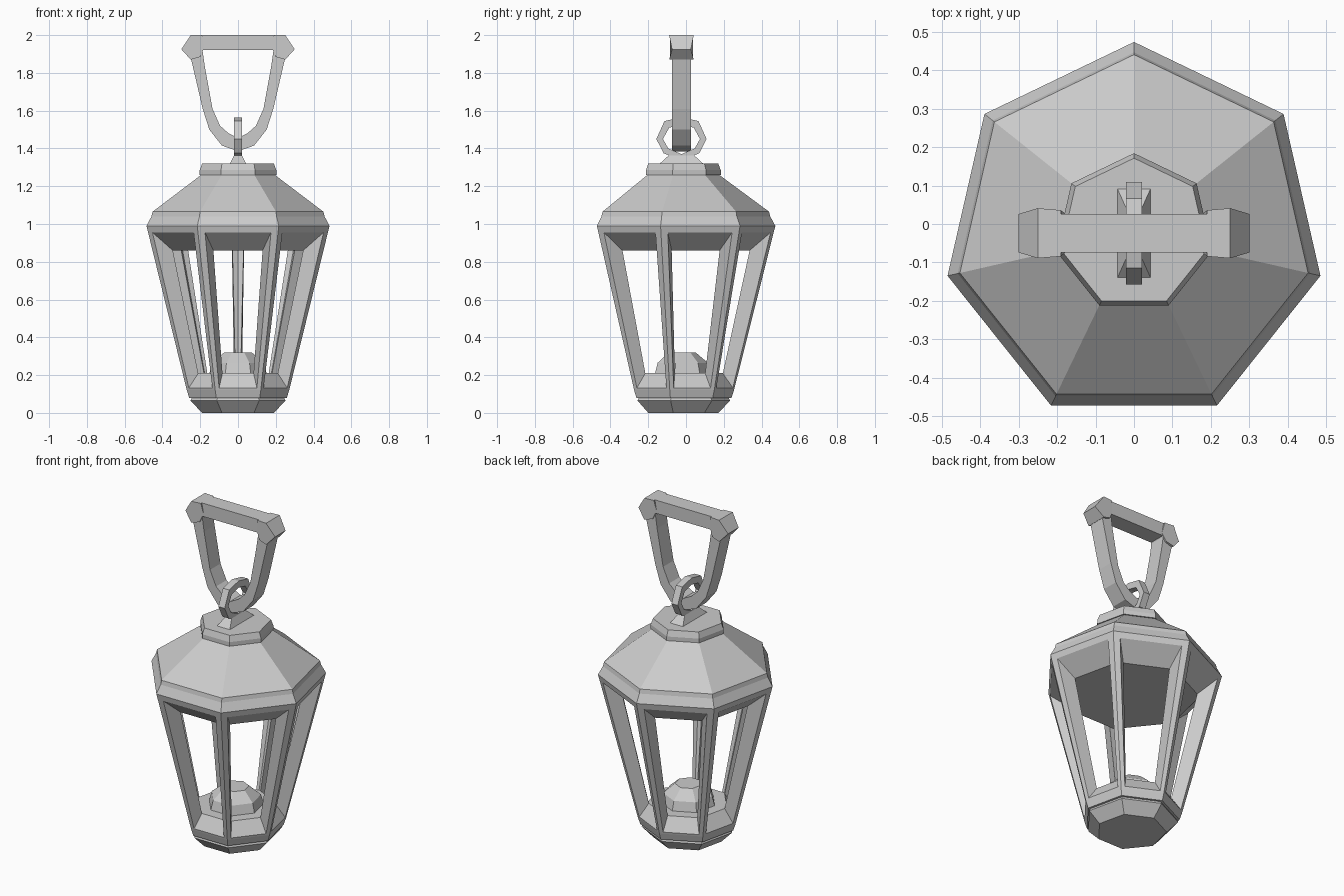
import bpy
from math import sin, cos, pi

cube = bpy.data.objects.get("Cube")
if cube:
    bpy.data.objects.remove(cube, do_unlink=True)

SIDES = 7
CY = -0.024  # centre line of the lantern in y

iron = bpy.data.materials.new("grey_iron")
iron.use_nodes = True
GREY = (0.6, 0.6, 0.6, 1)
iron.diffuse_color = GREY
iron.node_tree.nodes["Principled BSDF"].inputs["Base Color"].default_value = GREY


def make(name, verts, faces):
    mesh = bpy.data.meshes.new(name)
    mesh.from_pydata(verts, [], faces)
    mesh.materials.append(iron)
    obj = bpy.data.objects.new(name, mesh)
    bpy.context.collection.objects.link(obj)
    return obj


def corner(k, r, z):
    a = pi / 2 + 2 * pi * k / SIDES
    return (r * cos(a), CY + r * sin(a), z)


def lathe(name, profile):
    """Closed seven-sided solid from (radius, height) pairs, bottom to top."""
    n = SIDES
    verts = [corner(k, r, z) for r, z in profile for k in range(n)]
    faces = [(i * n + k, i * n + (k + 1) % n, (i + 1) * n + (k + 1) % n, (i + 1) * n + k)
             for i in range(len(profile) - 1) for k in range(n)]
    faces.append(tuple(reversed(range(n))))
    faces.append(tuple(range(len(verts) - n, len(verts))))
    return make(name, verts, faces)


def loop_band(name, outer, inner, half, axis):
    """Flat closed band between two loops, thickened along the given axis."""
    n = len(outer)
    verts = []
    for side in (-half, half):
        for u, z in outer + inner:
            verts.append((u, CY + side, z) if axis == "y" else (side, CY + u, z))
    faces = []
    for i in range(n):
        j = (i + 1) % n
        a, b, c, d = i, j, n + j, n + i
        m = 2 * n
        faces += [(a, b, c, d), (m + d, m + c, m + b, m + a),
                  (b, a, m + a, m + b), (d, c, m + c, m + d)]
    return recalc(make(name, verts, faces))


def recalc(obj):
    import bmesh
    bm = bmesh.new()
    bm.from_mesh(obj.data)
    bmesh.ops.recalc_face_normals(bm, faces=bm.faces)
    bm.to_mesh(obj.data)
    bm.free()
    return obj


def mirrored(half):
    """Complete a left half outline whose first and last points may sit on the axis."""
    return half + [(-u, z) for u, z in reversed(half) if abs(u) > 1e-6]


# Foot, roof and cap
lathe("foot", [(0.195, 0), (0.258, 0.065), (0.25, 0.08)])
lathe("lower_ring", [(0.265, 0.08), (0.278, 0.12)])
lathe("roof", [(0.497, 0.99), (0.47, 1.04), (0.464, 1.065), (0.2, 1.26)])
lathe("roof_cap", [(0.208, 1.26), (0.208, 1.285), (0.195, 1.32)])

# Window frame: each side is an outer frame, a slanted reveal and inner post strips
verts, faces = [], []
BOTTOM, TOP = (0.278, 0.12), (0.497, 0.99)


def wall(z):
    f = (z - BOTTOM[1]) / (TOP[1] - BOTTOM[1])
    return BOTTOM[0] + f * (TOP[0] - BOTTOM[0])


def side_quad(k, low, high, t_low, t_high):
    start = len(verts)
    for (r, z), t in ((low, t_low), (low, 1 - t_low), (high, 1 - t_high), (high, t_high)):
        p, q = corner(k, r, z), corner(k + 1, r, z)
        verts.append(tuple(a + (b - a) * t for a, b in zip(p, q)))
    return [start + i for i in range(4)]


INNER_LOW, INNER_HIGH = (0.226, 0.21), (0.375, 0.86)
for k in range(SIDES):
    rim = side_quad(k, BOTTOM, TOP, 0, 0)
    hole = side_quad(k, (wall(0.132), 0.132), (wall(0.955), 0.955), 0.09, 0.088)
    back = side_quad(k, INNER_LOW, INNER_HIGH, 0.08, 0.1)
    post = side_quad(k, INNER_LOW, INNER_HIGH, 0, 0)
    for a, b in ((rim, hole), (hole, back)):
        for i in range(4):
            j = (i + 1) % 4
            faces.append((a[i], a[j], b[j], b[i]))
    faces.append((back[1], post[1], post[2], back[2]))
    faces.append((back[3], post[3], post[0], back[0]))
for (r, z), order in ((INNER_LOW, 1), (INNER_HIGH, -1)):
    start = len(verts)
    verts += [corner(k, r, z) for k in range(SIDES)]
    faces.append(tuple(range(start, start + SIDES))[::order])
make("window_frame", verts, faces)

# Burner inside the lantern
lathe("burner", [(0.155, 0.21), (0.14, 0.265), (0.075, 0.32)])

# Mount and link on top of the cap
mount = [(sx * x, CY + sy * y, z) for x, y, z in ((0.045, 0.12, 1.315), (0.018, 0.06, 1.37))
         for sx, sy in ((-1, -1), (1, -1), (1, 1), (-1, 1))]
make("link_mount", mount, [(3, 2, 1, 0), (4, 5, 6, 7)] +
     [(i, (i + 1) % 4, (i + 1) % 4 + 4, i + 4) for i in range(4)])
link_outer = mirrored([(0, 1.565), (-0.09, 1.545), (-0.133, 1.45), (-0.095, 1.375), (0, 1.335)])
link_inner = mirrored([(0, 1.525), (-0.065, 1.51), (-0.098, 1.45), (-0.07, 1.4), (0, 1.37)])
loop_band("link", link_outer, link_inner, 0.021, "x")

# Handle loop
handle_outer = mirrored([(-0.24, 2.0), (-0.25, 1.88), (-0.187, 1.61), (-0.152, 1.5), (-0.085, 1.415), (0, 1.385)])
handle_inner = mirrored([(-0.188, 1.92), (-0.175, 1.83), (-0.135, 1.61), (-0.095, 1.52), (-0.05, 1.48), (0, 1.455)])
loop_band("handle", handle_outer, handle_inner, 0.05, "y")

# Knuckles on the handle corners: (x, z, half depth)
knuckle = [(0.25, 2.0, 0.065), (0.30, 1.925, 0.05), (0.25, 1.87, 0.065),
           (0.2, 1.885, 0.06), (0.178, 1.935, 0.05), (0.19, 2.0, 0.06)]
for side, label in ((1, "left"), (-1, "right")):
    n = len(knuckle)
    pts = [(side * x, CY + s * d, z) for s in (-1, 1) for x, z, d in knuckle]
    quads = [(i, (i + 1) % n, (i + 1) % n + n, i + n) for i in range(n)]
    recalc(make("handle_knuckle_" + label, pts,
                quads + [tuple(range(n)), tuple(range(n, 2 * n))]))
